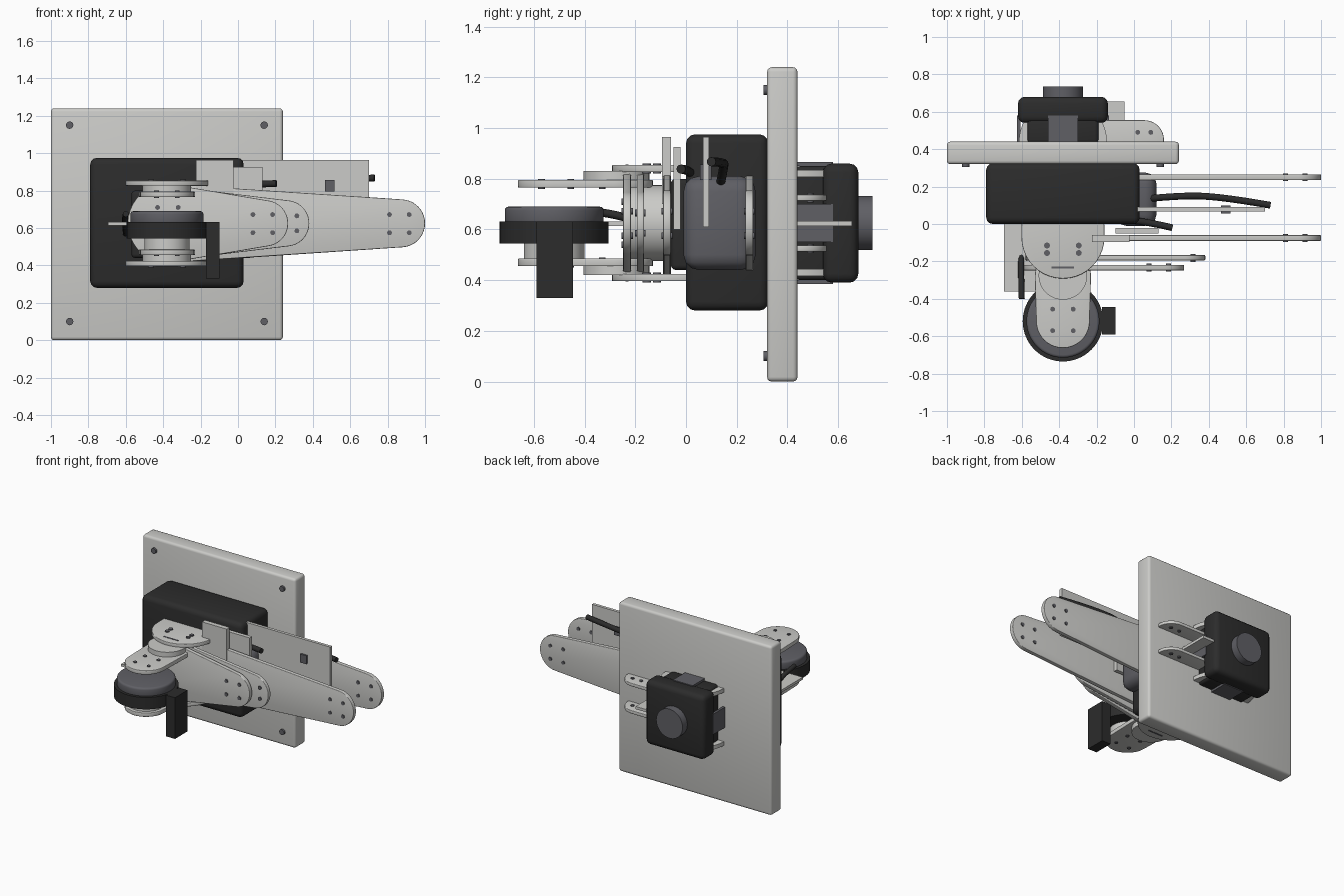
import bpy, bmesh, math
from mathutils import Vector

if "Cube" in bpy.data.objects:
    bpy.data.objects.remove(bpy.data.objects["Cube"], do_unlink=True)


def material(name, r, g, b):
    m = bpy.data.materials.new(name)
    m.use_nodes = True
    m.diffuse_color = (r, g, b, 1)
    m.node_tree.nodes["Principled BSDF"].inputs["Base Color"].default_value = (r, g, b, 1)
    return m


LIGHT = material("light_grey", .6, .6, .58)
DARK = material("charcoal", .025, .025, .025)
GREY = material("mid_grey", .115, .115, .13)


def finish(name, mat, bevel=0):
    ob = bpy.context.object
    ob.name = name
    ob.data.materials.append(mat)
    if bevel:
        mod = ob.modifiers.new("bevel", "BEVEL")
        mod.width, mod.segments = bevel, 3
        mod.limit_method = "ANGLE"
        bpy.ops.object.modifier_apply(modifier="bevel")
    bpy.ops.object.shade_smooth_by_angle(angle=math.radians(35))
    return ob


def box(name, mat, x, y, z, bevel=0):
    lo, hi = Vector((x[0], y[0], z[0])), Vector((x[1], y[1], z[1]))
    bpy.ops.mesh.primitive_cube_add(size=1, location=(lo + hi) / 2)
    bpy.context.object.scale = hi - lo
    bpy.ops.object.transform_apply(location=False, rotation=False, scale=True)
    return finish(name, mat, bevel)


def cylinder(name, mat, axis, u, v, lo, hi, r, bevel=0, sides=48):
    """Cylinder along y at (x, z) = (u, v), or along z at (x, y) = (u, v)."""
    mid = (lo + hi) / 2
    loc = (u, mid, v) if axis == "y" else (u, v, mid)
    rot = (math.pi / 2, 0, 0) if axis == "y" else (0, 0, 0)
    bpy.ops.mesh.primitive_cylinder_add(vertices=sides, radius=r, depth=hi - lo,
                                        location=loc, rotation=rot)
    return finish(name, mat, bevel)


def link(name, axis, a, ra, b, rb, lo, hi, mat=LIGHT):
    """Flat plate hugging two circles, extruded along the axis."""
    a, b = Vector(a), Vector(b)
    d = b - a
    ang, beta = math.atan2(d.y, d.x), math.acos((ra - rb) / d.length)
    outline, n = [], 20
    for c, r, start, end in ((b, rb, ang - beta, ang + beta),
                             (a, ra, ang + beta, ang + 2 * math.pi - beta)):
        for i in range(n + 1):
            t = start + (end - start) * i / n
            outline.append(c + r * Vector((math.cos(t), math.sin(t))))
    bm = bmesh.new()
    put = (lambda p, t: (p.x, t, p.y)) if axis == "y" else (lambda p, t: (p.x, p.y, t))
    face = bm.faces.new([bm.verts.new(put(p, lo)) for p in outline])
    out = bmesh.ops.extrude_face_region(bm, geom=[face])["geom"]
    shift = Vector((0, hi - lo, 0)) if axis == "y" else Vector((0, 0, hi - lo))
    bmesh.ops.translate(bm, vec=shift, verts=[g for g in out if isinstance(g, bmesh.types.BMVert)])
    bmesh.ops.recalc_face_normals(bm, faces=bm.faces)
    mesh = bpy.data.meshes.new(name)
    bm.to_mesh(mesh)
    bm.free()
    ob = bpy.data.objects.new(name, mesh)
    bpy.context.collection.objects.link(ob)
    bpy.ops.object.select_all(action="DESELECT")
    bpy.context.view_layer.objects.active = ob
    ob.select_set(True)
    return finish(name, mat, .004)


def bolts(name, axis, us, vs, lo, hi, r=.013):
    for u in us:
        for v in vs:
            cylinder(name, GREY, axis, u, v, lo, hi, r, sides=12)


def cable(name, points, r=.016):
    cu = bpy.data.curves.new(name, "CURVE")
    cu.dimensions = "3D"
    cu.bevel_depth, cu.use_fill_caps = r, True
    sp = cu.splines.new("NURBS")
    sp.points.add(len(points) - 1)
    for p, co in zip(sp.points, points):
        p.co = (*co, 1)
    sp.order_u, sp.use_endpoint_u = 3, True
    cu.materials.append(DARK)
    bpy.context.collection.objects.link(bpy.data.objects.new(name, cu))


CX, CZ = -.38, .625   # joint axis

# Wall plate and base housing
box("wall_plate", LIGHT, (-1, .24), (.32, .44), (0, 1.24), .018)
bolts("wall_bolt", "y", (-.9, .14), (.1, 1.15), (.305), .33, .02)
box("base_housing", DARK, (-.79, .03), (0, .325), (.28, .975), .035)

# Rear motor with side panels, end cap and brackets
box("rear_motor_core", DARK, (-.57, -.19), (.43, .58), (.4, .85), .02)
box("rear_motor_body", DARK, (-.62, -.14), (.54, .68), (.39, .86), .035)
cylinder("rear_motor_cap", GREY, "y", CX, CZ, .66, .735, .107)
for s in (-1, 1):
    z = CZ + s * .233
    box("rear_panel", GREY, (CX - .08, CX + .08), (.44, .58), (z - .008, z + .008))
    x = CX + s * .236
    box("rear_side_panel", GREY, (x - .009, x + .009), (.44, .58), (.55, .70))
    z = CZ + s * .195
    cylinder("rear_bracket", LIGHT, "z", CX, .44, z - .014, z + .014, .235)
    z = CZ + s * .1
    link("rear_tab", "z", (-.2, .45), .105, (.055, .45), .105, z - .012, z + .012)
    bolts("rear_tab_bolt", "z", (.02, .09), (.49,), z - .018, z + .018)
box("rear_board", LIGHT, (-.3, -.05), (.44, .655), (.613, .633))

# Elbow motor beside the housing
box("elbow_motor", GREY, (-.1, .12), (-.01, .275), (.44, .81), .06)

# Long outer arm plates
for y in (-.09, .235):
    x = CX if y < 0 else -.05
    r = .21 if y < 0 else .19
    link("long_arm_plate", "y", (x, CZ), r, (.872, CZ), .128, y, y + .03)
    bolts("arm_bolt", "y", (.81, .915), (.575, .672), y - .006, y + .036)

# Short arm plates
link("short_arm_plate", "y", (CX, CZ), .21, (.145, CZ), .123, -.248, -.218)
bolts("short_bolt", "y", (.08, .185), (.575, .672), -.255, -.21)
link("middle_arm_plate", "y", (CX, CZ), .2, (.258, CZ), .123, -.194, -.166)
bolts("middle_bolt", "y", (.315,), (.585, .665), -.202, -.16)
bolts("disc_bolt", "y", (-.43, -.32), (.54, .71), -.255, -.21)

# Shoulder core between the plates
box("shoulder_motor", DARK, (-.57, -.19), (-.06, .02), (.44, .80), .02)
cylinder("shoulder_hub", LIGHT, "y", CX, CZ, -.22, -.05, .15)

# Mirrored shoulder brackets and wrist plates
for s in (-1, 1):
    z = CZ + s * .215
    link("shoulder_bracket", "z", (CX, -.07), .222, (CX, -.015), .222, z - .014, z + .014)
    bolts("bracket_bolt", "z", (-.465, -.295), (-.155, -.115), z - .02, z + .02, .016)
    box("bracket_slot", GREY, (-.44, -.32), (-.238, -.226), (z - .016, z + .016))
    z = CZ + s * .185
    cylinder("wrist_disc", LIGHT, "z", CX, -.275, z - .02, z + .02, .13)
    z = CZ + s * .155
    link("wrist_plate", "z", (CX, -.28), .15, (CX, -.52), .143, z - .015, z + .015)
    bolts("wrist_bolt", "z", (-.435, -.325), (-.57, -.455, -.33), z - .02, z + .02)

# Wrist motor with side block
cylinder("wrist_motor_ring", DARK, "z", CX, -.52, .545, .632, .215, sides=64)
cylinder("wrist_motor_top", GREY, "z", CX, -.52, .62, .69, .195, .015, sides=64)
cylinder("wrist_motor_foot", LIGHT, "z", CX, -.52, .48, .55, .12)
box("wrist_block", DARK, (-.17, -.098), (-.59, -.445), (.33, .632))

# Circuit boards
box("long_board", LIGHT, (-.06, .70), (.068, .09), (.61, .965))
box("long_board_chip", GREY, (.465, .515), (.055, .1), (.795, .857))
box("front_board", LIGHT, (-.225, -.025), (-.095, -.06), (.7, .965))
box("small_board", LIGHT, (-.1, .13), (-.05, -.022), (.6, .925))
box("side_board", LIGHT, (-.695, -.45), (-.36, .02), (.614, .632))

# Cables
cable("long_cable", [(.03, .13, .75), (.2, .15, .85), (.45, .15, .865), (.73, .1, .867)], .018)
cable("short_cable", [(-.02, .02, .82), (.08, .01, .835), (.205, -.02, .838)], .018)
cable("side_cable", [(-.6, .01, .57), (-.6, -.12, .59), (-.605, -.25, .66), (-.6, -.4, .675)])
